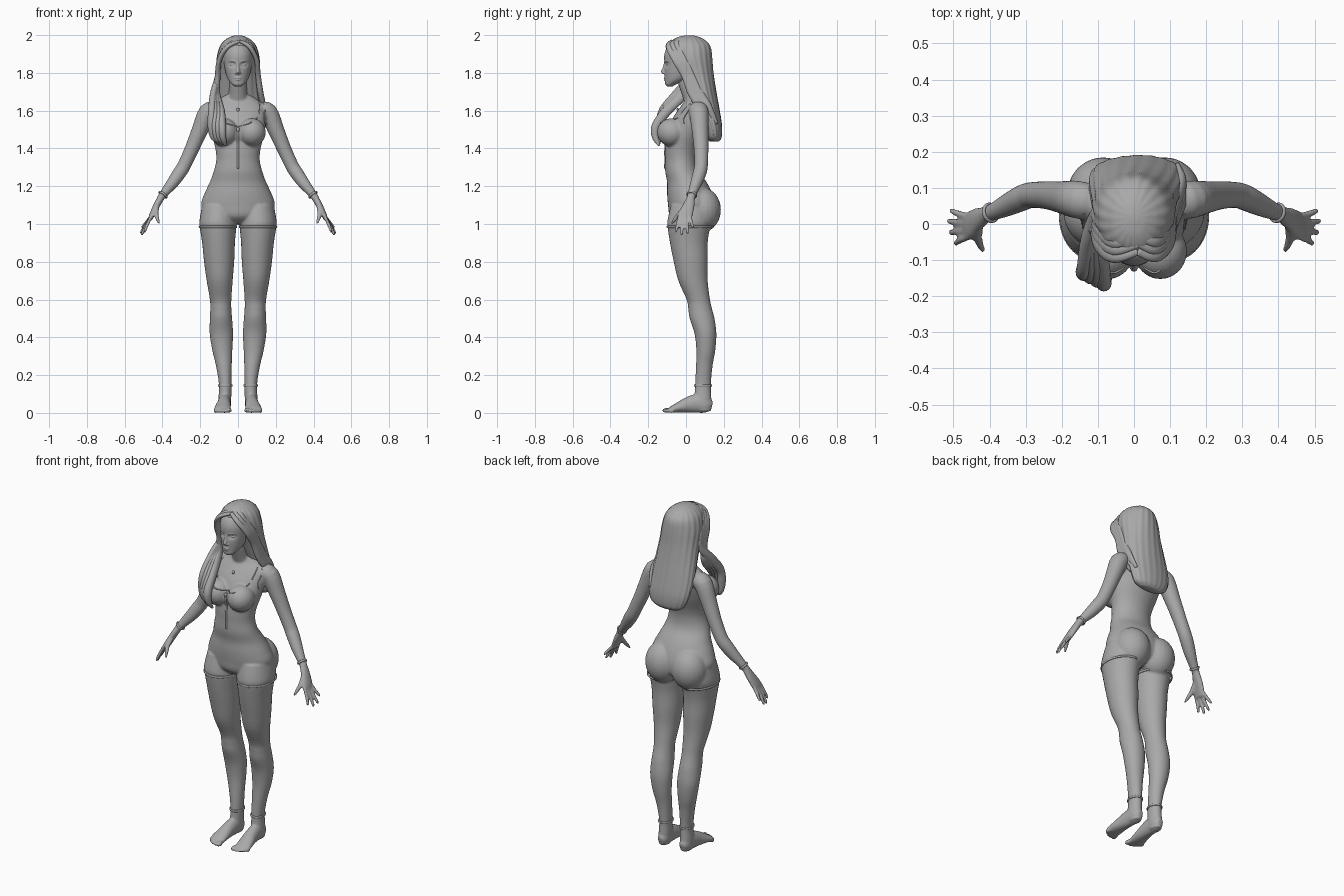
import bpy, bmesh, math
from mathutils import Vector, Matrix
from mathutils.bvhtree import BVHTree

cube = bpy.data.objects.get("Cube")
if cube:
    bpy.data.objects.remove(cube, do_unlink=True)

grey = bpy.data.materials.new("plain grey")
grey.use_nodes = True
grey.diffuse_color = (0.4, 0.4, 0.4, 1)
grey.node_tree.nodes["Principled BSDF"].inputs["Base Color"].default_value = (0.4, 0.4, 0.4, 1)


def smooth_path(secs, steps):
    """Catmull-Rom through sections of (x, y, z, ra, rb)."""
    out = []
    for i in range(len(secs) - 1):
        p0, p1 = secs[max(i - 1, 0)], secs[i]
        p2, p3 = secs[i + 1], secs[min(i + 2, len(secs) - 1)]
        for k in range(steps):
            t = k / steps
            out.append([0.5 * (2 * b + (c - a) * t + (2 * a - 5 * b + 4 * c - d) * t * t
                               + (3 * b - a - 3 * c + d) * t ** 3)
                        for a, b, c, d in zip(p0, p1, p2, p3)])
    out.append(list(secs[-1]))
    return out


def loft(bm, secs, side=None, n=20, steps=4, ridge=0.0, ridges=0, mx=1):
    """Skin elliptical rings; level rings if side is None, else square to the path."""
    path = smooth_path([(s[0] * mx,) + tuple(s[1:]) for s in secs], steps)
    rings = []
    for i, (x, y, z, ra, rb) in enumerate(path):
        a, b = Vector((1, 0, 0)), Vector((0, 1, 0))
        if side is not None:
            t = Vector(path[min(i + 1, len(path) - 1)][:3]) - Vector(path[max(i - 1, 0)][:3])
            t.normalize()
            a = Vector(side)
            a = (a - t * a.dot(t)).normalized()
            b = t.cross(a)
        ring = []
        for j in range(n):
            th = 2 * math.pi * j / n
            k = 1 + ridge * math.sin(ridges * th + 2.5 * math.sin(5 * z)) + ridge * 0.6 * math.sin(5 * th + 1)
            ring.append(bm.verts.new(Vector((x, y, z)) + a * (max(ra, .001) * k * math.cos(th))
                                     + b * (max(rb, .001) * k * math.sin(th))))
        rings.append(ring)
    for r, s in zip(rings, rings[1:]):
        for j in range(n):
            bm.faces.new((r[j], r[(j + 1) % n], s[(j + 1) % n], s[j]))
    bm.faces.new(rings[0][::-1])
    bm.faces.new(rings[-1])
    return [v for r in rings for v in r]


def ball(bm, c, r):
    bmesh.ops.create_uvsphere(bm, u_segments=24, v_segments=16, radius=1,
                              matrix=Matrix.Translation(c) @ Matrix.Diagonal((*r, 1)))


def finish(bm, name, voxel=0, iterations=5):
    bmesh.ops.recalc_face_normals(bm, faces=bm.faces)
    me = bpy.data.meshes.new(name)
    bm.to_mesh(me)
    bm.free()
    ob = bpy.data.objects.new(name, me)
    bpy.context.collection.objects.link(ob)
    if voxel:
        # Fuse the overlapping volumes into one skin
        m = ob.modifiers.new("fuse", 'REMESH')
        m.mode, m.voxel_size = 'VOXEL', voxel
        s = ob.modifiers.new("soften", 'SMOOTH')
        s.factor, s.iterations = 0.5, iterations
        dg = bpy.context.evaluated_depsgraph_get()
        fused = bpy.data.meshes.new_from_object(ob.evaluated_get(dg))
        ob.modifiers.clear()
        ob.data = fused
        bpy.data.meshes.remove(me)
        fused.name = name
    ob.data.materials.clear()
    ob.data.materials.append(grey)
    ob.data.shade_smooth()
    return ob


# Torso and neck
bm = bmesh.new()
torso = [(1.0, .02, .08, .06), (1.04, .03, .16, .115), (1.10, .03, .195, .125), (1.16, .02, .178, .12),
         (1.22, .005, .15, .105), (1.28, -.02, .128, .09), (1.34, -.025, .115, .085), (1.40, -.02, .12, .09),
         (1.48, .0, .14, .10), (1.56, .025, .15, .095), (1.62, .045, .14, .075), (1.66, .053, .10, .055),
         (1.69, .05, .06, .05)]
loft(bm, [(0, y, z, rx, ry) for z, y, rx, ry in torso], n=40)
loft(bm, [(0, .05, 1.62, .06, .05), (0, .03, 1.68, .05, .05), (0, .005, 1.75, .047, .048), (0, 0, 1.81, .046, .045)])
ball(bm, (0, -.07, 1.47), (.06, .047, .05))

leg = [(.10, .03, 1.10, .09, .11), (.107, .02, 1.02, .097, .118), (.106, .015, .985, .097, .113),
       (.103, .015, .9, .087, .10), (.10, .025, .8, .08, .09), (.097, .037, .7, .069, .078),
       (.092, .065, .6, .057, .062), (.091, .075, .55, .056, .063), (.09, .085, .5, .059, .066),
       (.088, .103, .42, .062, .058), (.083, .105, .33, .053, .05), (.075, .097, .25, .042, .044),
       (.068, .09, .15, .033, .042), (.07, .09, .06, .034, .045), (.07, .095, .01, .028, .038)]
foot = [(.07, .138, .037, .016, .022), (.07, .11, .043, .032, .043), (.072, .06, .05, .034, .05),
        (.075, .01, .042, .037, .042), (.08, -.04, .028, .043, .028), (.083, -.075, .018, .045, .018),
        (.084, -.092, .013, .038, .011)]
arm = [(.12, .06, 1.60, .05, .045), (.16, .068, 1.59, .052, .05), (.205, .075, 1.49, .044, .043),
       (.243, .08, 1.40, .039, .038), (.285, .08, 1.31, .036, .036), (.31, .072, 1.27, .036, .036),
       (.345, .055, 1.22, .032, .032), (.385, .036, 1.17, .025, .024), (.412, .025, 1.135, .021, .019)]
hand = [(.405, .028, 1.145, .021, .019), (.435, .012, 1.09, .033, .017), (.457, -.004, 1.045, .039, .014),
        (.467, -.008, 1.02, .035, .010)]
toes = [(.047, -.113, .013), (.069, -.114, .010), (.087, -.107, .0095), (.104, -.096, .009), (.119, -.082, .0085)]
fingers = [(.022, .505, .036, .985), (.002, .513, .008, .955), (-.018, .508, -.023, .947), (-.036, .493, -.053, .962)]

for s in (1, -1):
    loft(bm, leg, n=28, mx=s)
    ball(bm, (s * .085, .085, 1.075), (.10, .10, .118))   # seat
    ball(bm, (s * .073, -.075, 1.485), (.074, .078, .075))  # bust
    loft(bm, foot, side=(1, 0, 0), mx=s)
    for x, y, r in toes:
        loft(bm, [(x * .6 + .033, -.06, r + .004, r, r), (x, y + .012, r + .001, r, r), (x, y, r, r, r),
                  (x, y - r, r, r * .4, r * .4)], side=(1, 0, 0), n=12, mx=s)
    loft(bm, arm, side=(0, 1, 0), mx=s)
    loft(bm, hand, side=(0, 1, 0), mx=s)
    for by, x, y, z in fingers:
        loft(bm, [(.457, by, 1.045, .009, .009), ((.468 + x) / 2, (by + y) / 2, (1.03 + z) / 2, .0095, .0095),
                  (x, y, z, .008, .008), (x + .002, y, z - .008, .003, .003)], side=(0, 1, 0), n=12, mx=s)
    loft(bm, [(.43, 0, 1.095, .015, .014), (.433, -.035, 1.055, .013, .012), (.424, -.062, 1.02, .010, .010),
              (.418, -.076, 1.0, .005, .005)], side=(1, 0, 0), n=12, mx=s)
body = finish(bm, "body", 0.006)

# Head with eye hollows, nose and lips
bm = bmesh.new()
face = [(1.728, -.085, .018, .014), (1.74, -.08, .033, .03), (1.765, -.053, .053, .058), (1.80, -.038, .065, .076),
        (1.85, -.03, .074, .085), (1.90, -.02, .078, .094), (1.94, -.01, .068, .085), (1.96, .0, .05, .06)]
skin = loft(bm, [(0, y, z, rx, ry) for z, y, rx, ry in face], n=64, steps=8)
for v in skin:
    if v.co.y < -.05:
        d = ((abs(v.co.x) - .031) / .018) ** 2 + ((v.co.z - 1.845) / .013) ** 2
        v.co.y += .013 * math.exp(-d)
for s in (1, -1):
    ball(bm, (s * .031, -.090, 1.844), (.014, .013, .007))
    ball(bm, (s * .009, -.115, 1.799), (.007, .009, .006))
    loft(bm, [(.012, -.111, 1.858, .004, .004), (.03, -.105, 1.864, .005, .005), (.05, -.09, 1.86, .003, .003)],
         side=(0, 0, 1), n=10, mx=s)
loft(bm, [(0, -.108, 1.862, .007, .007), (0, -.114, 1.83, .008, .009), (0, -.121, 1.806, .011, .012),
          (0, -.114, 1.794, .008, .008)], n=14)
ball(bm, (0, -.107, 1.773), (.021, .011, .005))
ball(bm, (0, -.105, 1.763), (.017, .012, .006))
finish(bm, "head", 0.0035, 2)

# Hair: ridged cap running into a long fall down the back
bm = bmesh.new()
fall = [(0, .018, 1.999, .012, .014), (0, .015, 1.992, .038, .05), (0, .015, 1.973, .07, .085),
        (0, .02, 1.94, .096, .108), (0, .03, 1.88, .112, .108), (0, .055, 1.80, .116, .09),
        (.002, .085, 1.70, .124, .075), (.005, .115, 1.60, .13, .063), (.01, .14, 1.52, .125, .05),
        (.015, .148, 1.46, .105, .04), (.015, .15, 1.437, .07, .024)]
loft(bm, fall, n=112, steps=6, ridge=.014, ridges=19)
finish(bm, "back_hair")

# Locks from the parting: one side goes behind the shoulder, the other over the chest
bm = bmesh.new()
for k in range(3):
    loft(bm, [(.01, -.075 + .025 * k, 1.968 + .006 * k, .012, .008), (.06, -.088 + .02 * k, 1.938 + .008 * k, .018, .012),
              (.098, -.05 + .02 * k, 1.87, .024, .013), (.106, -.005 + .015 * k, 1.79, .022, .014),
              (.118, .03 + .018 * k, 1.70, .024, .016), (.132, .075 + .02 * k, 1.62, .022, .014),
              (.12, .12 + .02 * k, 1.53, .012, .008)], side=(0, 1, 0), n=16, steps=6)
for k in range(4):
    o = .02 * k
    loft(bm, [(.01, -.075 + o, 1.968 + .006 * k, .012, .008), (-.055, -.09 + o, 1.938 + .007 * k, .018, .012),
              (-.098, -.055 + o, 1.87, .024, .013), (-.108, -.015 + .012 * k, 1.78, .024, .015),
              (-.112 - .006 * k, -.015 - .01 * k, 1.69, .026, .018), (-.09 - .016 * k, -.10 - .006 * k, 1.60, .026, .02),
              (-.085 - .018 * k, -.158 + .008 * k, 1.52, .024, .022), (-.08 - .016 * k, -.162 + .01 * k, 1.46, .018, .018),
              (-.066 - .013 * k, -.142, 1.415 + .008 * k, .006, .006)], side=(0, 1, 0), n=16, steps=6)
finish(bm, "front_locks")


def band(bm, c, axis, a, b, r, mx):
    """Closed cord round a limb."""
    axis = Vector(axis).normalized()
    u = Vector((0, 1, 0))
    u = (u - axis * u.dot(axis)).normalized()
    w = axis.cross(u)
    pts = [Vector(c) + u * b * math.cos(t) + w * a * math.sin(t) for t in (math.tau * i / 48 for i in range(49))]
    loft(bm, [(*p, r * 1.6, r) for p in pts], side=(axis.x * mx, axis.y, axis.z), n=8, steps=1, mx=mx)


# Cuffs and shorts hems
bm = bmesh.new()
for s in (1, -1):
    band(bm, (.106, .022, .985), (0, 0, 1), .098, .121, .004, s)
    band(bm, (.068, .09, .145), (0, 0, 1), .035, .044, .004, s)
    band(bm, (.397, .031, 1.155), (.027, -.011, -.035), .024, .025, .004, s)
finish(bm, "hems_and_cuffs")

# Neckline, armhole and front fastening laid on the body
tree = BVHTree.FromObject(body, bpy.context.evaluated_depsgraph_get())


def on_body(bm, line, ra, rb):
    hits = [tree.ray_cast(Vector((x, -1, z)), Vector((0, 1, 0)))[0] for x, z in line]
    pts = [(*p, ra, rb) for p in hits if p]
    if len(pts) > 1:
        loft(bm, pts, side=(0, 1, 0), n=8, steps=6)


bm = bmesh.new()
neck = [(.112, 1.64), (.112, 1.60), (.10, 1.56), (.07, 1.538), (.035, 1.525)]
on_body(bm, neck + [(0, 1.518)] + [(-x, z) for x, z in neck[::-1]], .003, .003)
for s in (1, -1):
    on_body(bm, [(s * .138, 1.635), (s * .142, 1.60), (s * .138, 1.56), (s * .142, 1.53)], .003, .003)
finish(bm, "neckline_seams")

bm = bmesh.new()
on_body(bm, [(0, 1.515 - .022 * i) for i in range(11)], .005, .006)
p = tree.ray_cast(Vector((0, -1, 1.5)), Vector((0, 1, 0)))[0]
ball(bm, (0, p.y - .008, 1.50), (.009, .007, .012))
q = tree.ray_cast(Vector((0, -1, 1.605)), Vector((0, 1, 0)))[0]
ball(bm, (0, q.y - .003, 1.605), (.008, .006, .01))
finish(bm, "front_fastening")
